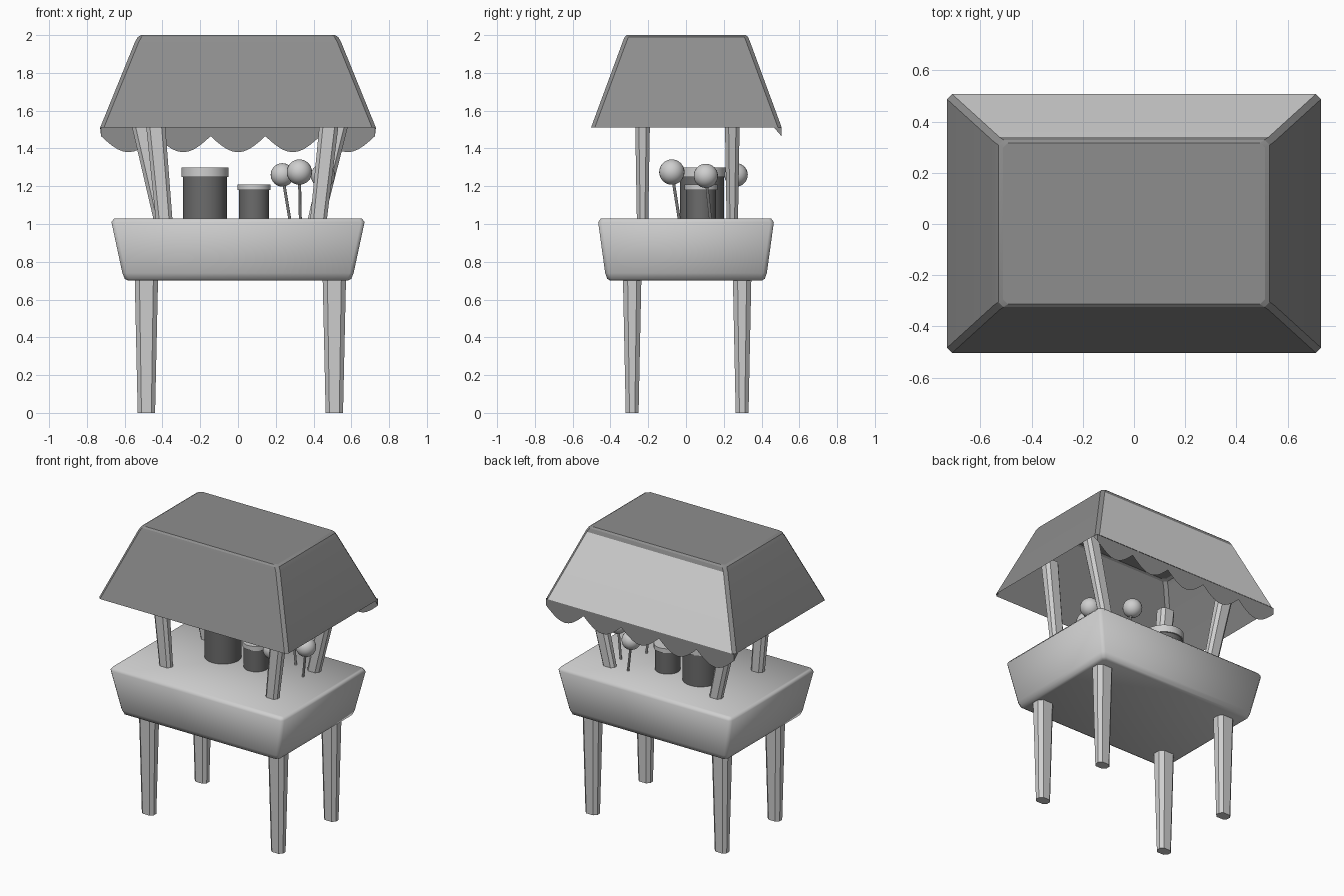
import bpy, bmesh, math
from mathutils import Vector

cube = bpy.data.objects.get("Cube")
if cube:
    bpy.data.objects.remove(cube, do_unlink=True)


def material(name, v):
    m = bpy.data.materials.new(name)
    m.use_nodes = True
    m.diffuse_color = (v, v, v, 1)
    m.node_tree.nodes["Principled BSDF"].inputs["Base Color"].default_value = (v, v, v, 1)
    return m


LIGHT = material("light grey", 0.62)
PALE = material("pale grey", 0.75)
ROOF = material("mid grey", 0.27)
DARK = material("dark grey", 0.15)


def finish(name, bm, mats, angle=30):
    bmesh.ops.recalc_face_normals(bm, faces=bm.faces)
    mesh = bpy.data.meshes.new(name)
    bm.to_mesh(mesh)
    bm.free()
    for m in mats:
        mesh.materials.append(m)
    ob = bpy.data.objects.new(name, mesh)
    bpy.context.collection.objects.link(ob)
    bpy.ops.object.select_all(action='DESELECT')
    ob.select_set(True)
    bpy.context.view_layer.objects.active = ob
    bpy.ops.object.shade_smooth_by_angle(angle=math.radians(angle))
    return ob


def chamfered_ring(bm, centre, hx, hy, c):
    """Rectangle with cut corners, as eight vertices."""
    x, y, z = centre
    quarter = [(hx, hy - c), (hx - c, hy)]
    pts = quarter + [(-a, b) for a, b in reversed(quarter)]
    pts += [(-a, -b) for a, b in pts]
    return [bm.verts.new((x + a, y + b, z)) for a, b in pts]


def loft(name, rings, mats, angle=30, open_bottom=False):
    """Skin a stack of chamfered rectangles."""
    bm = bmesh.new()
    loops = [chamfered_ring(bm, *r) for r in rings]
    for low, high in zip(loops, loops[1:]):
        for i in range(8):
            j = (i + 1) % 8
            bm.faces.new((low[i], low[j], high[j], high[i]))
    bm.faces.new(loops[-1])
    if not open_bottom:
        bm.faces.new(loops[0][::-1])
    return finish(name, bm, mats, angle)


def rod(name, start, end, radius, mat, sides=32):
    """Cylinder between two points."""
    a, b = Vector(start), Vector(end)
    bm = bmesh.new()
    bmesh.ops.create_cone(bm, cap_ends=True, segments=sides, radius1=radius,
                          radius2=radius, depth=(b - a).length)
    turn = (b - a).to_track_quat('Z', 'Y')
    for v in bm.verts:
        v.co = turn @ v.co + (a + b) / 2
    return finish(name, bm, [mat])


# Counter body
loft("counter", [((0, 0, 0.70), 0.58, 0.40, 0.015),
                 ((0, 0, 0.71), 0.60, 0.417, 0.02),
                 ((0, 0, 0.74), 0.612, 0.428, 0.02),
                 ((0, 0, 1.01), 0.67, 0.465, 0.02),
                 ((0, 0, 1.03), 0.655, 0.45, 0.015)], [LIGHT], 50)

# Tapered legs
for side, x in (("right", -0.485), ("left", 0.51)):
    for end, y in (("front", -0.285), ("back", 0.297)):
        loft(f"{end}_{side}_leg", [((x, y, 0), 0.046, 0.034, 0.02),
                                   ((x, y, 0.72), 0.062, 0.049, 0.025)], [LIGHT], 20)

# Leaning roof posts: position at the counter and lean per unit height
posts = (("front_right", -0.39, -0.23, -0.09), ("front_left", 0.425, -0.23, 0.11),
         ("back_right", -0.40, 0.245, -0.22), ("back_left", 0.41, 0.245, 0.24))
for name, x, y, lean in posts:
    loft(f"{name}_post", [((x, y, 1.01), 0.044, 0.03, 0.018),
                          ((x + lean * 0.7, y, 1.71), 0.053, 0.042, 0.02)], [LIGHT], 20)

# Open hipped roof with a pale back panel
roof = loft("roof", [((0, 0.002, 1.51), 0.73, 0.505, 0.02),
                     ((0, 0.002, 1.965), 0.545, 0.337, 0.02),
                     ((0, 0.002, 1.99), 0.53, 0.327, 0.02),
                     ((0, 0.002, 2.0), 0.512, 0.315, 0.02)],
            [ROOF, PALE], 25, open_bottom=True)
for p in roof.data.polygons:
    if p.normal.y > 0.8 and p.center.z < 1.9:
        p.material_index = 1

# Scalloped valance hanging from the back edge
bm = bmesh.new()
scallops, steps = 5, 10
half, back = 0.725, 0.505
upper, lower = [], []
for i in range(scallops * steps + 1):
    x = -half + 2 * half * i / (scallops * steps)
    drop = 0.045 + 0.085 * abs(math.sin(math.pi * i / steps))
    upper.append(bm.verts.new((x, back, 1.51)))
    lower.append(bm.verts.new((x, back, 1.51 - drop)))
for i in range(scallops * steps):
    bm.faces.new((upper[i + 1], upper[i], lower[i], lower[i + 1]))
for k, s in ((0, -1), (-1, 1)):
    tip = bm.verts.new((s * 0.73, 0.467, 1.51))
    bm.faces.new((upper[k], tip, lower[k]) if s < 0 else (tip, upper[k], lower[k]))
finish("valance", bm, [ROOF])

# Jars with lids
for name, x, y, r, neck, top in (("large_jar", -0.175, 0.085, 0.117, 1.25, 1.30),
                                 ("small_jar", 0.085, 0.08, 0.08, 1.18, 1.21)):
    rod(name, (x, y, 1.02), (x, y, neck), r, DARK)
    rod(f"{name}_lid", (x, y, neck), (x, y, top), r + 0.008, LIGHT)

# Round sweets on sticks: ball centre, stick foot
sweets = (((0.325, -0.075, 1.275), (0.33, -0.035), 0.067),
          ((0.235, 0.265, 1.26), (0.275, 0.245), 0.062),
          ((0.45, 0.105, 1.255), (0.41, 0.13), 0.064))
for i, (c, foot, r) in enumerate(sweets, 1):
    rod(f"sweet_stick_{i}", (*foot, 1.02), c, 0.008, LIGHT, 10)
    bm = bmesh.new()
    bmesh.ops.create_uvsphere(bm, u_segments=24, v_segments=16, radius=r)
    bmesh.ops.translate(bm, verts=bm.verts, vec=c)
    finish(f"sweet_ball_{i}", bm, [LIGHT])
